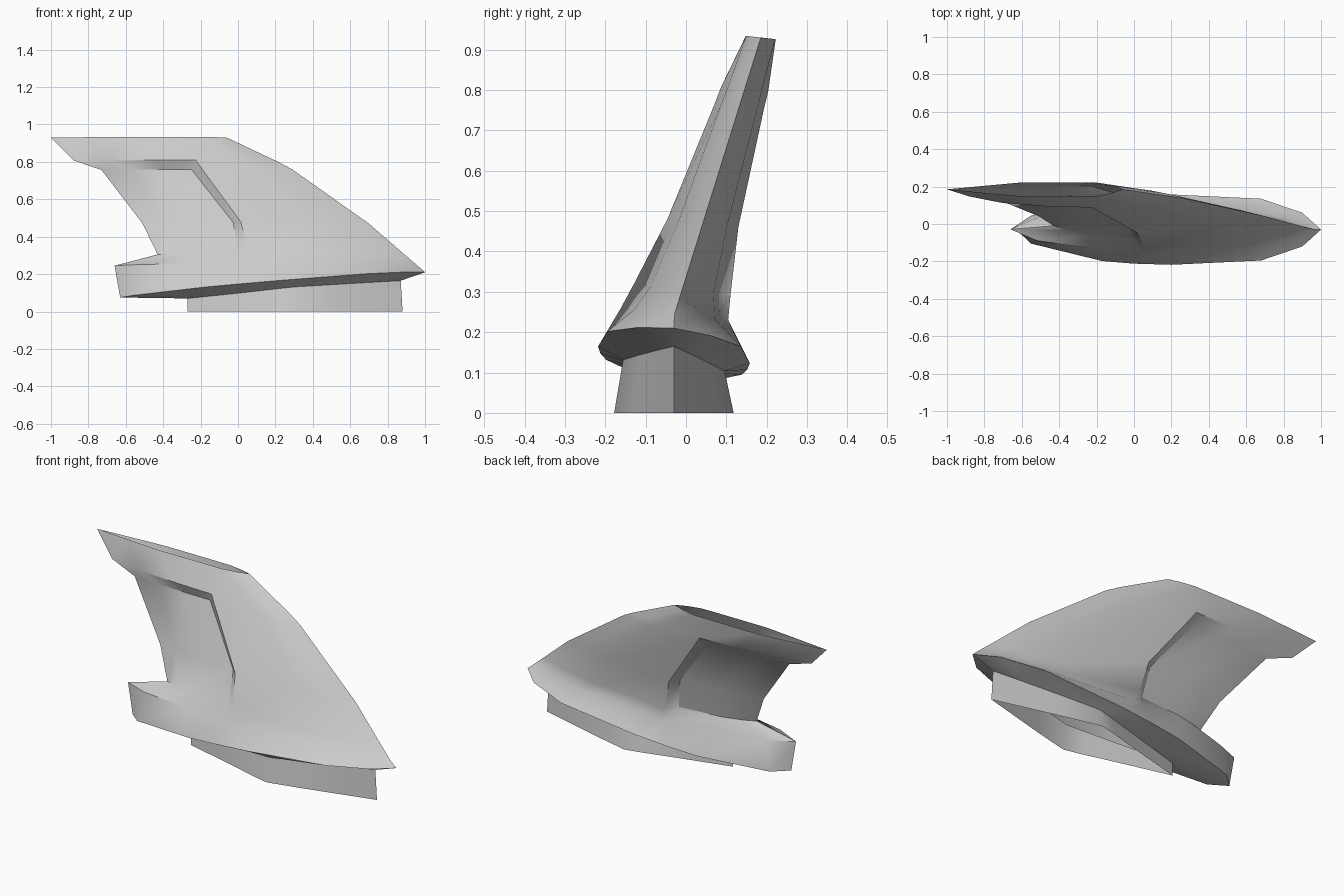
import bpy
import bmesh
import math

cube = bpy.data.objects.get("Cube")
if cube:
    bpy.data.objects.remove(cube)

grey = bpy.data.materials.new("light_grey")
grey.use_nodes = True
color = (0.6, 0.6, 0.6, 1)
grey.diffuse_color = color
grey.node_tree.nodes["Principled BSDF"].inputs["Base Color"].default_value = color


def lean(z):
    """Sideways position of the fin's middle plane at a height."""
    return -0.03 + 0.312 * max(0, z - 0.24)


def ring(bm, nose_z, tail_z, xs, widths):
    """Closed section: one side nose to tail, then mirrored back."""
    side = []
    for x, w in zip(xs, widths):
        t = (xs[0] - x) / (xs[0] - xs[-1])
        side.append((x, nose_z + (tail_z - nose_z) * t, w))
    points = [(p, -1) for p in side] + [(p, 1) for p in side[-2:0:-1]]
    # Sections tip sideways, except the flat one on the ground
    return [bm.verts.new((x, lean(z) + s * w, z - s * w * min(0.11, z)))
            for (x, z, w), s in points]


def loft(name, sections):
    """Skin the sections from bottom to top, leaving both ends open."""
    bm = bmesh.new()
    rings = [ring(bm, *s) for s in sections]
    for low, high in zip(rings, rings[1:]):
        n = len(low)
        for i in range(n):
            j = (i + 1) % n
            bm.faces.new((low[j], low[i], high[i], high[j]))
    bmesh.ops.recalc_face_normals(bm, faces=bm.faces)
    mesh = bpy.data.meshes.new(name)
    bm.to_mesh(mesh)
    bm.free()
    mesh.materials.append(grey)
    obj = bpy.data.objects.new(name, mesh)
    bpy.context.collection.objects.link(obj)
    bpy.ops.object.select_all(action="DESELECT")
    obj.select_set(True)
    bpy.context.view_layer.objects.active = obj
    bpy.ops.object.shade_smooth_by_angle(angle=math.radians(37))


# Each section: nose height, tail height, stations along x, half widths
diamond = (0, 0.05, 0.1, 0.148, 0.125, 0.097, 0.06, 0)
foot_base = (0, 0, (0.88, 0.69, 0.5, 0.3, 0.2, 0.1, -0.04, -0.27), diamond)
foot_top = (0.165, 0.07, (0.87, 0.69, 0.5, 0.3, 0.2, 0.1, -0.04, -0.27),
            [w * 0.85 for w in diamond])
rim = (0.21, 0.075, (1, 0.9, 0.68, 0.2, 0, -0.17, -0.55, -0.63),
       (0, 0.09, 0.165, 0.188, 0.182, 0.168, 0.075, 0))
shoulder = (0.245, 0.245, (0.96, 0.84, 0.6, 0.07, 0.03, -0.24, -0.52, -0.66),
            (0, 0.052, 0.1, 0.133, 0.127, 0.1, 0.06, 0))

# The recessed rear panel begins between the fourth and fifth stations
panel_foot = (0.305, 0.305, (0.89, 0.76, 0.52, 0.055, 0, -0.25, -0.36, -0.43),
              (0, 0.035, 0.078, 0.12, 0.072, 0.05, 0.025, 0))
panel_mid = (0.47, 0.47, (0.7, 0.58, 0.4, 0.015, -0.025, -0.25, -0.4, -0.51),
             (0, 0.03, 0.06, 0.088, 0.048, 0.036, 0.018, 0))
panel_top = (0.76, 0.757, (0.29, 0.2, 0.1, -0.195, -0.25, -0.4, -0.58, -0.73),
             (0, 0.025, 0.045, 0.061, 0.021, 0.018, 0.011, 0))
overhang = (0.8, 0.808, (0.215, 0.13, 0.03, -0.225, -0.26, -0.45, -0.7, -0.88),
            (0, 0.022, 0.042, 0.058, 0.057, 0.053, 0.035, 0))
tip = (0.93, 0.93, (-0.06, -0.12, -0.2, -0.3, -0.4, -0.6, -0.8, -1),
       (0, 0.02, 0.036, 0.037, 0.037, 0.037, 0.019, 0))

# Hollow fin shell over a diamond mounting foot
loft("fin", (foot_top, rim, shoulder, panel_foot, panel_mid, panel_top, overhang, tip))
loft("mounting_foot", (foot_base, foot_top))
